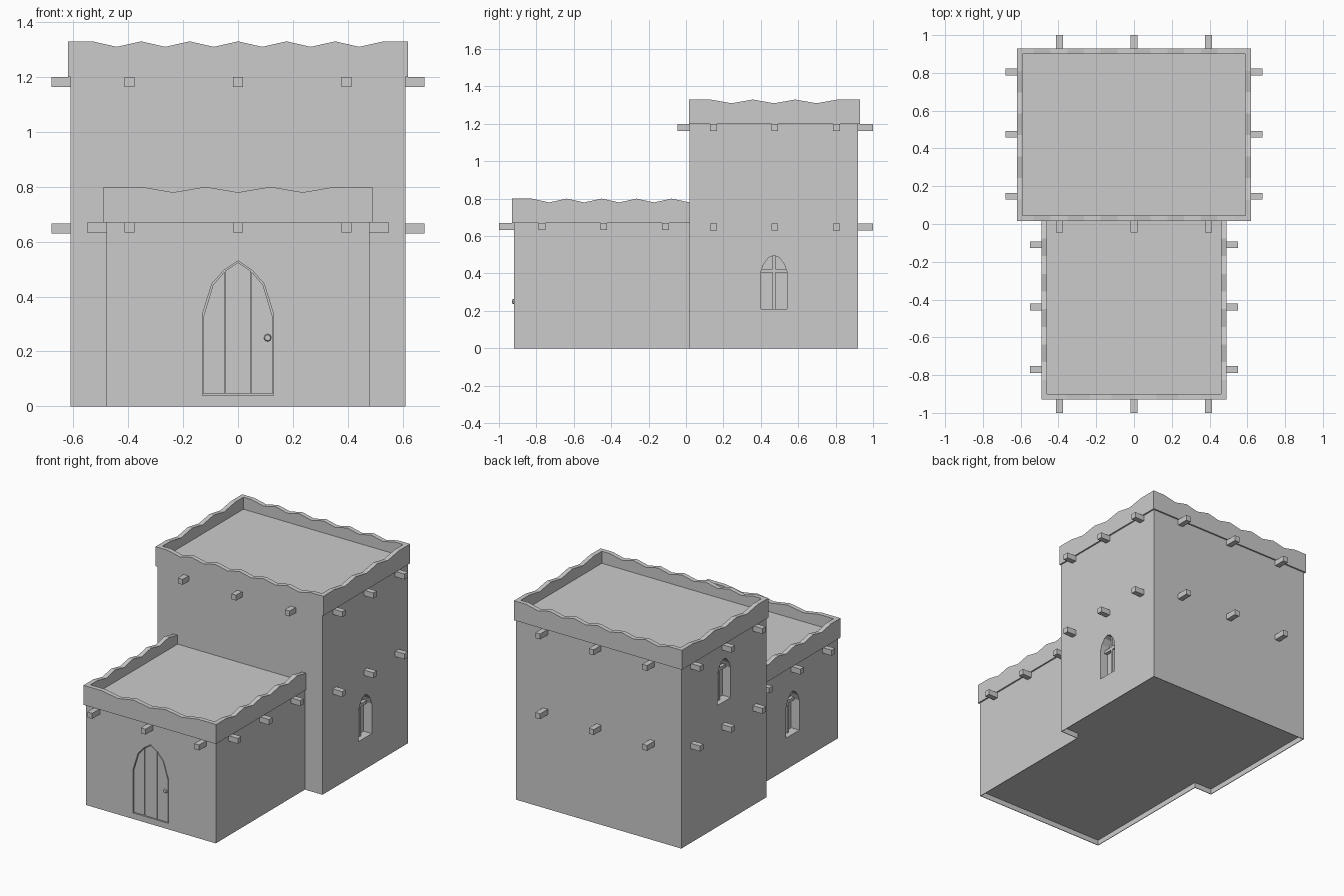
import bpy
import bmesh
from math import pi
from mathutils import Matrix, Vector

if "Cube" in bpy.data.objects:
    bpy.data.objects.remove(bpy.data.objects["Cube"], do_unlink=True)

plaster = bpy.data.materials.new("pale grey plaster")
GREY = (0.6, 0.6, 0.6, 1)
plaster.use_nodes = True
plaster.diffuse_color = GREY
plaster.node_tree.nodes["Principled BSDF"].inputs["Base Color"].default_value = GREY


def finish(name, bm):
    bmesh.ops.recalc_face_normals(bm, faces=bm.faces)
    mesh = bpy.data.meshes.new(name)
    bm.to_mesh(mesh)
    bm.free()
    mesh.materials.append(plaster)
    obj = bpy.data.objects.new(name, mesh)
    bpy.context.collection.objects.link(obj)
    return obj


def add_box(bm, x, y, z):
    """Add a box given its (low, high) range on each axis."""
    size = [b - a for a, b in (x, y, z)]
    centre = Vector([(a + b) / 2 for a, b in (x, y, z)])
    bmesh.ops.create_cube(bm, size=1, matrix=Matrix.Translation(centre) @ Matrix.Diagonal((*size, 1)))


def box(name, x, y, z):
    bm = bmesh.new()
    add_box(bm, x, y, z)
    return finish(name, bm)


def add_prism(bm, outline, axis, low, high):
    """Extrude an upright (u, z) outline along the x or y axis."""
    def place(u, z, d):
        return (d, u, z) if axis == "x" else (u, d, z)
    face = bm.faces.new([bm.verts.new(place(u, z, low)) for u, z in outline])
    moved = bmesh.ops.extrude_face_region(bm, geom=[face])["geom"]
    verts = [v for v in moved if isinstance(v, bmesh.types.BMVert)]
    bmesh.ops.translate(bm, verts=verts, vec=place(0, 0, high - low))


def prism(name, outline, axis, low, high):
    bm = bmesh.new()
    add_prism(bm, outline, axis, low, high)
    return finish(name, bm)


def boolean(target, tool, operation="DIFFERENCE"):
    """Apply a boolean and discard the tool object."""
    mod = target.modifiers.new("boolean", "BOOLEAN")
    mod.operation, mod.solver, mod.object = operation, "EXACT", tool
    with bpy.context.temp_override(object=target, active_object=target):
        bpy.ops.object.modifier_apply(modifier=mod.name)
    bpy.data.objects.remove(tool, do_unlink=True)


def mirrored(half):
    """Close a right-hand outline by mirroring it, keeping one centre point."""
    return half + [(-u, z) for u, z in reversed(half) if u]


# Main dimensions
TOWER_X, ROOM_X = 0.61, 0.48
FRONT, STEP, BACK = -0.92, 0.02, 0.92
LIP = 0.01
SKIN = 0.004

# Body: tall rear tower joined with the low front room
body = box("house_walls", (-TOWER_X, TOWER_X), (STEP, BACK), (0, 1.25))
boolean(body, box("room", (-ROOM_X, ROOM_X), (FRONT, 0.3), (0, 0.72)), "UNION")

# Shallow hollow under the floor
for half, y0, y1 in ((TOWER_X, STEP, BACK), (ROOM_X, FRONT, 0.2)):
    boolean(body, box("hollow", (SKIN - half, half - SKIN), (y0 + SKIN, y1 - SKIN), (-0.1, 0.035)))

# Arched windows: recess plus a cross of glazing bars
ARCH = mirrored([(0.07, 0), (0.07, 0.2), (0.055, 0.24), (0.028, 0.275), (0, 0.287)])


def window(name, side, wall, y, z):
    outline = [(y + u, z + v) for u, v in ARCH]
    boolean(body, prism("recess", outline, "x", side * (wall - 0.06), side * (wall + 0.05)))
    depth = sorted((side * (wall - 0.057), side * (wall - 0.035)))
    bm = bmesh.new()
    add_box(bm, depth, (y - 0.008, y + 0.008), (z - 0.002, z + 0.287))
    add_box(bm, depth, (y - 0.071, y + 0.071), (z + 0.195, z + 0.215))
    finish(name, bm)


window("left_tower_window_bars", 1, TOWER_X, 0.47, 0.21)
window("right_tower_window_bars", -1, TOWER_X, 0.47, 0.81)
window("right_room_window_bars", -1, ROOM_X, -0.44, 0.21)


# Pointed door set flush in a slightly larger opening, split into planks
def door_outline(gap):
    half = [(0.13, 0.04), (0.13, 0.335), (0.095, 0.447), (0.05, 0.497), (0, 0.53)]
    return mirrored([(u * (1 - gap / 0.13), z - gap if i else z + gap)
                     for i, (u, z) in enumerate(half)])


boolean(body, prism("opening", door_outline(0), "y", FRONT - 0.05, FRONT + 0.025))
door = prism("door", door_outline(0.005), "y", FRONT + 0.001, FRONT + 0.026)
for x in (-0.047, 0.047):
    boolean(door, box("gap", (x - 0.002, x + 0.002), (FRONT - 0.1, FRONT + 0.02), (0, 0.6)))

# Door knob
bm = bmesh.new()
bmesh.ops.create_cone(bm, cap_ends=True, segments=8, radius1=0.015, radius2=0.011, depth=0.014,
                      matrix=Matrix.Translation((0.108, FRONT - 0.002, 0.25)) @ Matrix.Rotation(pi / 2, 4, "X"))
finish("door_knob", bm)


# Parapets with a gently rippled top edge
def ripple(low, high, start, pitch, waves, bottom, top):
    """Upright outline whose top edge dips between evenly spaced crests."""
    crest = [(low, top)]
    for i in range(2 * waves + 1):
        crest.append((start + i * pitch / 2, top - 0.02 * (i % 2)))
    crest = [p for p in crest if p[0] < high - 0.005]
    last = top if crest[-1][1] == top and high - crest[-1][0] > 0.11 or waves != 5 else top - 0.02
    return [(high, bottom), (low, bottom)] + crest + [(high, last)]


def parapet(name, half, y0, y1, z, front, side, closed):
    bm = bmesh.new()
    rail = ripple(-half, half, *front, z, z + 0.13)
    add_prism(bm, rail, "y", y0, y0 + 0.03)
    if closed:
        add_prism(bm, rail, "y", y1 - 0.03, y1)
    ends = (y0 + 0.03, y1 - 0.03 if closed else y1)
    flank = ripple(*ends, *side, z, z + 0.13)
    for s in (-1, 1):
        add_prism(bm, flank, "x", s * half, s * (half - 0.03))
    finish(name, bm)


parapet("tower_parapet", TOWER_X + LIP, STEP - 0.005, BACK + LIP, 1.2,
        (-0.53, 0.1767, 6), (0.13, 0.227, 3), True)
parapet("room_parapet", ROOM_X + LIP, FRONT - LIP, STEP, 0.67,
        (-0.354, 0.236, 3), (-0.825, 0.187, 5), False)


# Protruding roof beams
def beams(name, half, y0, y1, z, rows, back):
    bm = bmesh.new()
    height = (z - 0.037, z - 0.0005)
    for y in rows:
        for s in (-1, 1):
            add_box(bm, sorted((s * (half - 0.05), s * (half + 0.07))), (y - 0.018, y + 0.018), height)
    for x in (-0.395, 0, 0.395):
        if y0 is not None:
            add_box(bm, (x - 0.018, x + 0.018), (y0, y0 + 0.12), height)
        if back:
            add_box(bm, (x - 0.018, x + 0.018), (y1 - 0.12, y1), height)
    finish(name, bm)


TOWER_ROWS = (0.147, 0.475, 0.805)
beams("tower_upper_beams", TOWER_X, -0.045, 1, 1.2, TOWER_ROWS, True)
beams("tower_lower_beams", TOWER_X, None, 1, 0.667, TOWER_ROWS, True)
beams("room_beams", ROOM_X, -1, None, 0.67, (-0.77, -0.44, -0.11), False)
